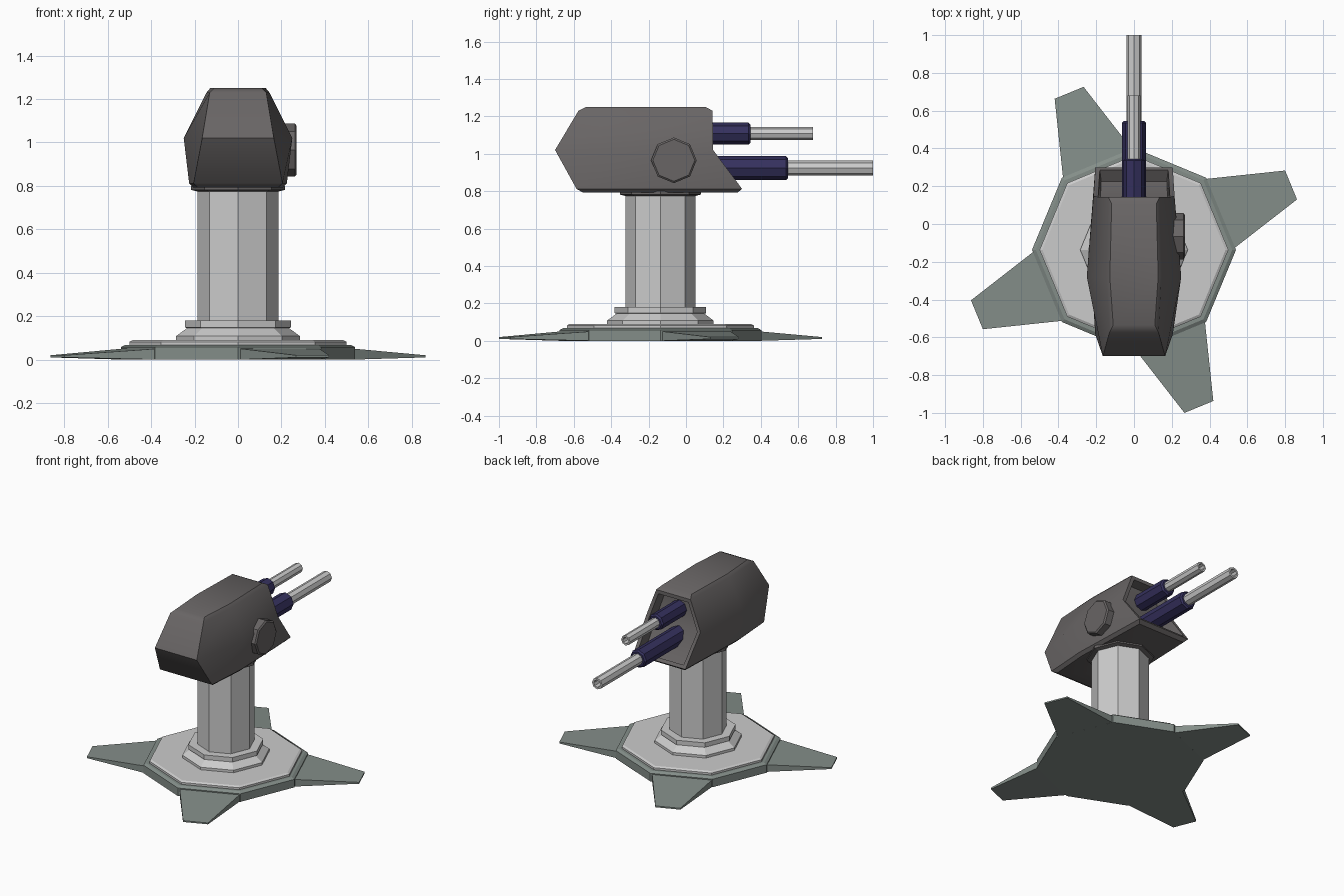
import bpy, bmesh
from math import cos, sin, pi, radians
from mathutils import Matrix

if "Cube" in bpy.data.objects:
    bpy.data.objects.remove(bpy.data.objects["Cube"])

CY = -0.137  # y of the pedestal axis


def material(name, rgb):
    m = bpy.data.materials.new(name)
    m.diffuse_color = (*rgb, 1)
    m.use_nodes = True
    m.node_tree.nodes["Principled BSDF"].inputs["Base Color"].default_value = m.diffuse_color
    return m


GREEN = material("green_grey", (0.23, 0.27, 0.25))
DARK = material("dark_shell", (0.14, 0.13, 0.13))
NAVY = material("navy", (0.035, 0.03, 0.11))


def finish(bm, name, mat=None):
    bmesh.ops.recalc_face_normals(bm, faces=bm.faces[:])
    me = bpy.data.meshes.new(name)
    bm.to_mesh(me)
    bm.free()
    ob = bpy.data.objects.new(name, me)
    bpy.context.collection.objects.link(ob)
    if mat:
        me.materials.append(mat)
    return ob


def loft(bm, rings):
    """Skin a list of closed point rings and cap both ends."""
    loops = [[bm.verts.new(p) for p in ring] for ring in rings]
    for a, b in zip(loops, loops[1:]):
        for i in range(len(a)):
            j = (i + 1) % len(a)
            bm.faces.new((a[i], a[j], b[j], b[i]))
    bm.faces.new(loops[0][::-1])
    bm.faces.new(loops[-1])


def lathe(name, profile, place, mat=None, n=8):
    """Eight-sided turned part from (radius, height) pairs."""
    bm = bmesh.new()
    loft(bm, [[(r * cos(2 * pi * i / n), r * sin(2 * pi * i / n), h) for i in range(n)]
              for r, h in profile])
    bm.transform(place)
    return finish(bm, name, mat)


# Pedestal: green foot, grey plate, stepped collar, column
axis = Matrix.Translation((0, CY, 0))
lathe("foot", [(0.54, 0), (0.54, 0.057), (0.52, 0.068)], axis, GREEN)
lathe("foot_plate", [(0.50, 0.06), (0.50, 0.082), (0.485, 0.09)], axis)
lathe("column_collar", [(0.285, 0.085), (0.285, 0.108), (0.235, 0.145),
                        (0.245, 0.148), (0.245, 0.18)], axis)
lathe("column", [(0.187, 0.17), (0.187, 0.785)], axis)
lathe("column_cap", [(0.19, 0.775), (0.217, 0.782), (0.217, 0.80)], axis, DARK)

# Four swept stabiliser fins
for k in range(4):
    bm = bmesh.new()
    loft(bm, [[(0.375, 0.375, 0), (0.535, 0.012, 0), (0.535, 0.012, 0.05), (0.375, 0.375, 0.05)],
              [(0.80, 0.42, 0.01), (0.863, 0.267, 0.01), (0.863, 0.267, 0.02), (0.80, 0.42, 0.02)]])
    bm.transform(axis @ Matrix.Rotation(k * pi / 2, 4, 'Z'))
    finish(bm, f"stabiliser_fin_{k + 1}", GREEN)

# Head shell: plan outlines (y, half width) at rising heights
levels = [
    (0.792, [(-0.55, 0.185), (-0.28, 0.205), (0.275, 0.185)]),
    (0.812, [(-0.585, 0.205), (-0.28, 0.225), (0.30, 0.205)]),
    (1.02, [(-0.70, 0.165), (-0.28, 0.25), (0.145, 0.215)]),
    (1.23, [(-0.575, 0.13), (-0.28, 0.145), (0.142, 0.135)]),
    (1.25, [(-0.535, 0.11), (-0.28, 0.128), (0.105, 0.118)]),
]
bm = bmesh.new()
loft(bm, [[(w, y, z) for y, w in half] + [(-w, y, z) for y, w in reversed(half)]
          for z, half in levels])
bmesh.ops.recalc_face_normals(bm, faces=bm.faces[:])
# Recessed gun opening in the two muzzle-side faces
opening = [f for f in bm.faces
           if f.normal.y > 0.5 and 0.85 < f.calc_center_median().z < 1.2]
bmesh.ops.inset_region(bm, faces=opening, thickness=0.025, use_even_offset=True)
bmesh.ops.inset_region(bm, faces=opening, thickness=0.008, depth=-0.07, use_even_offset=True)
head = finish(bm, "head_shell", DARK)
bpy.context.view_layer.objects.active = head
head.select_set(True)
bpy.ops.object.shade_smooth_by_angle(angle=radians(38))

# Side hub on the right only
lathe("side_hub", [(0.122, 0.15), (0.122, 0.262), (0.112, 0.27)],
      Matrix.Translation((0, -0.065, 0.965)) @ Matrix.Rotation(pi / 2, 4, 'Y'), DARK)

# Guns: (name, height, sleeve radius, sleeve end, barrel radius, muzzle)
for name, z, rs, ys, rb, yb in [("lower", 0.923, 0.064, 0.545, 0.04, 1.0),
                                ("upper", 1.108, 0.058, 0.345, 0.035, 0.68)]:
    place = Matrix.Translation((0, 0, z)) @ Matrix.Rotation(-pi / 2, 4, 'X')
    lathe(name + "_gun_sleeve", [(rs, 0.04), (rs, ys - 0.01), (rs - 0.01, ys)], place, NAVY)
    lathe(name + "_gun_barrel", [(rb, ys - 0.03), (rb, yb), (rb * 0.65, yb),
                                 (rb * 0.65, yb - 0.12)], place)
